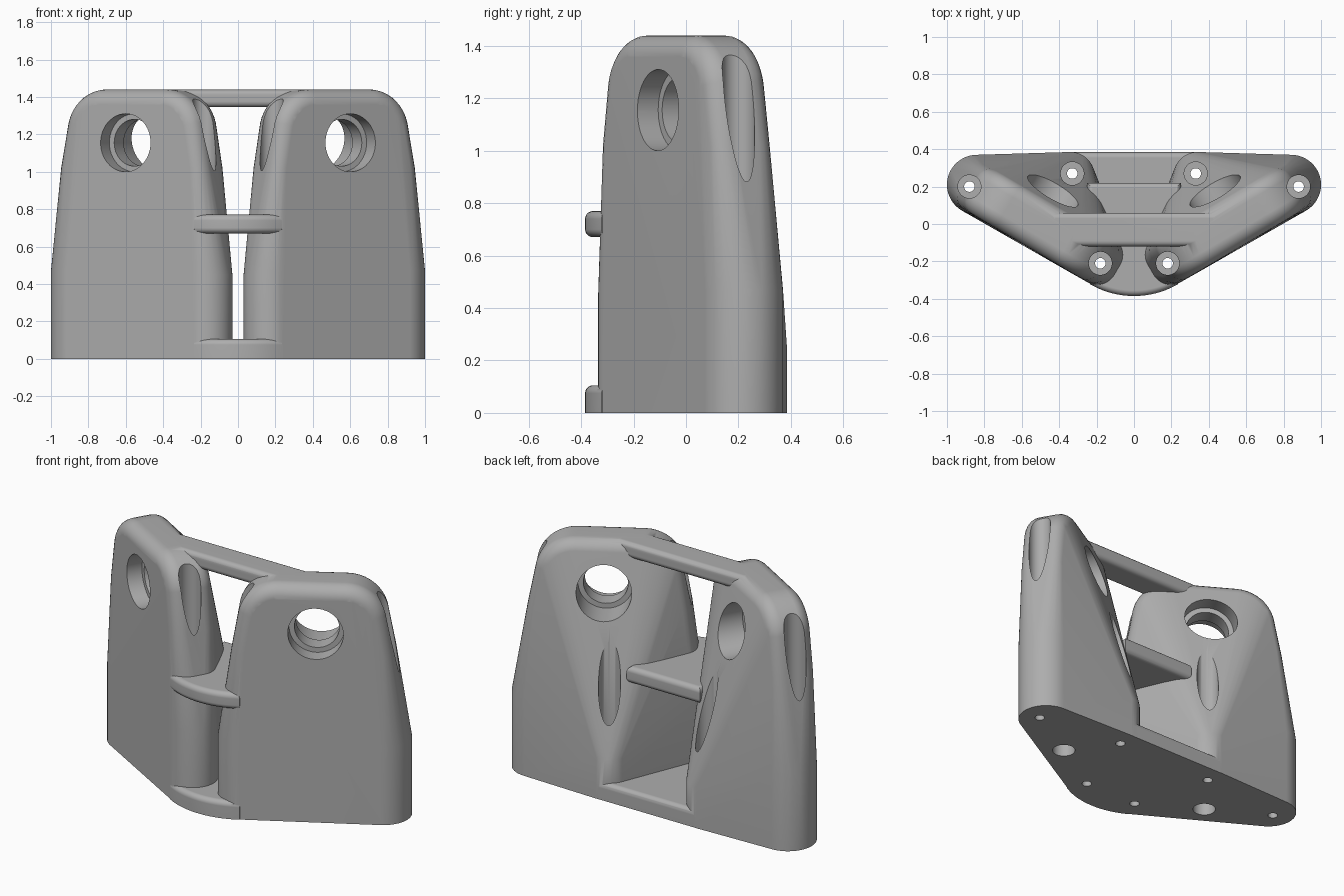
import bpy, bmesh, math
from mathutils import Vector, Matrix

cube = bpy.data.objects.get("Cube")
if cube:
    bpy.data.objects.remove(cube, do_unlink=True)

grey = bpy.data.materials.new("plain grey")
grey.use_nodes = True
COLOUR = (0.42, 0.42, 0.42, 1)
grey.diffuse_color = COLOUR
grey.node_tree.nodes["Principled BSDF"].inputs["Base Color"].default_value = COLOUR

# Local frame of the right lug: u runs outward along its front face, n points into it
ANGLE = math.radians(30.5)
U = Vector((-math.cos(ANGLE), math.sin(ANGLE), 0))
N = Vector((math.sin(ANGLE), math.cos(ANGLE), 0))
PIN = Vector((-0.6, -0.105, 0))
PIN_Z, TOP = 1.155, 1.44
THICK, FILLET, CORNER = 0.27, 0.08, 0.23


def make_object(name, bm):
    bmesh.ops.recalc_face_normals(bm, faces=bm.faces)
    mesh = bpy.data.meshes.new(name)
    bm.to_mesh(mesh)
    bm.free()
    mesh.materials.append(grey)
    obj = bpy.data.objects.new(name, mesh)
    bpy.context.collection.objects.link(obj)
    return obj


def arc(cx, cy, r, start, end, steps):
    for i in range(steps + 1):
        a = math.radians(start + (end - start) * i / steps)
        yield cx + r * math.cos(a), cy + r * math.sin(a)


def plate_outline(inset):
    """Upper outline of a lug in (u, z), rounded at both top corners."""
    r = CORNER - inset
    z = TOP - CORNER
    yield 0.435 - inset, 1.02
    yield from arc(0.395 - CORNER, z, r, 5, 90, 10)
    yield from arc(-0.44 + CORNER, z, r, 90, 175, 10)
    yield -0.475 + inset, 1.02


def make_lug(name, side):
    """Hull of a three-cornered foot and a filleted upright plate."""
    points = []
    for x, y, r, height in ((-0.84, 0.21, 0.16, 0.47),
                            (-0.17, -0.195, 0.14, 0.45),
                            (-0.34, 0.255, 0.13, 0.25)):
        for px, py in arc(x, y, r, 0, 360, 48):
            points += [Vector((px, py, 0)), Vector((px, py, height))]
    for i in range(7):
        a = math.pi / 2 * i / 6
        inset, depth = FILLET * (1 - math.sin(a)), FILLET * (1 - math.cos(a))
        for u, z in plate_outline(inset):
            for n in (depth, THICK - depth):
                points.append(PIN + U * u + N * n + Vector((0, 0, z)))
    bm = bmesh.new()
    for p in points:
        bm.verts.new((p.x * side, p.y, p.z))
    bmesh.ops.remove_doubles(bm, verts=bm.verts, dist=0.0005)
    hull = bmesh.ops.convex_hull(bm, input=bm.verts)
    spare = {g for g in hull["geom_interior"] + hull["geom_unused"]
             if isinstance(g, bmesh.types.BMVert)}
    bmesh.ops.delete(bm, geom=list(spare), context='VERTS')
    bmesh.ops.dissolve_limit(bm, angle_limit=0.005, verts=bm.verts, edges=bm.edges)
    return make_object(name, bm)


def make_slab(name, plan, z0, z1, radius, round_bottom):
    """Extruded plan with rounded rims."""
    bm = bmesh.new()
    face = bm.faces.new([bm.verts.new((x, y, z0)) for x, y in plan])
    top = bmesh.ops.extrude_face_region(bm, geom=[face], use_keep_orig=True)
    verts = [g for g in top["geom"] if isinstance(g, bmesh.types.BMVert)]
    bmesh.ops.translate(bm, verts=verts, vec=(0, 0, z1 - z0))
    levels = (z0, z1) if round_bottom else (z1,)
    rims = [e for e in bm.edges
            if any(all(abs(v.co.z - z) < 1e-5 for v in e.verts) for z in levels)]
    bmesh.ops.bevel(bm, geom=rims, offset=radius, segments=5, profile=0.5,
                    affect='EDGES')
    return make_object(name, bm)


def combine(target, other, operation):
    mod = target.modifiers.new("combine", 'BOOLEAN')
    mod.operation = operation
    mod.solver = 'EXACT'
    mod.object = other
    bpy.context.view_layer.objects.active = target
    bpy.ops.object.modifier_apply(modifier=mod.name)
    bpy.data.objects.remove(other, do_unlink=True)


def drill(target, start, end, radius):
    """Cut a round hole between two points."""
    start, end = Vector(start), Vector(end)
    axis = end - start
    turn = axis.to_track_quat('Z', 'Y').to_matrix().to_4x4()
    bm = bmesh.new()
    bmesh.ops.create_cone(bm, cap_ends=True, segments=48, radius1=radius,
                          radius2=radius, depth=axis.length,
                          matrix=Matrix.Translation((start + end) / 2) @ turn)
    cutter = make_object("hole_cutter", bm)
    cutter.hide_render = True
    combine(target, cutter, 'DIFFERENCE')


# Lugs, joined by a base, a shelf and a top bar
bracket = make_lug("twin_lug_bracket", -1)
combine(bracket, make_lug("right_lug", 1), 'UNION')

front = list(arc(0, 0.085, 0.47, 240, 300, 20))
base = front + [(0.32, 0.0), (0.36, 0.384), (-0.36, 0.384), (-0.32, 0.0)]
shelf = front + [(0.25, 0.0), (0.25, 0.22), (-0.25, 0.22), (-0.25, 0.0)]
bar = [(-0.45, -0.12), (0.45, -0.12), (0.45, 0.06), (-0.45, 0.06)]
combine(bracket, make_slab("base", base, 0, 0.105, 0.03, False), 'UNION')
combine(bracket, make_slab("shelf", shelf, 0.67, 0.77, 0.03, True), 'UNION')
combine(bracket, make_slab("top_bar", bar, 1.345, TOP - 0.001, 0.03, True), 'UNION')

# Pin holes, screw holes with deep counterbores, and dowel holes
for side in (-1, 1):
    def at(x, y, z):
        return Vector((x * side, y, z))

    def pin(n):
        p = PIN + N * n
        return at(p.x, p.y, PIN_Z)

    drill(bracket, pin(-0.2), pin(0.6), 0.125)
    drill(bracket, pin(-0.2), pin(0.09), 0.155)
    drill(bracket, pin(THICK - 0.08), pin(0.7), 0.155)
    for x, y, floor in ((-0.88, 0.2, 0.45), (-0.33, 0.27, 0.3), (-0.18, -0.21, 0.3)):
        drill(bracket, at(x, y, -0.1), at(x, y, 1), 0.028)
        drill(bracket, at(x, y, floor), at(x, y, 1.6), 0.062)
    drill(bracket, at(-0.53, 0, -0.1), at(-0.53, 0, 0.15), 0.065)

# Smooth fillets with crisp rims
bpy.ops.object.select_all(action='DESELECT')
bracket.select_set(True)
bpy.context.view_layer.objects.active = bracket
bpy.ops.object.shade_smooth_by_angle(angle=math.radians(30))
weighted = bracket.modifiers.new("even_shading", 'WEIGHTED_NORMAL')
weighted.keep_sharp = True
